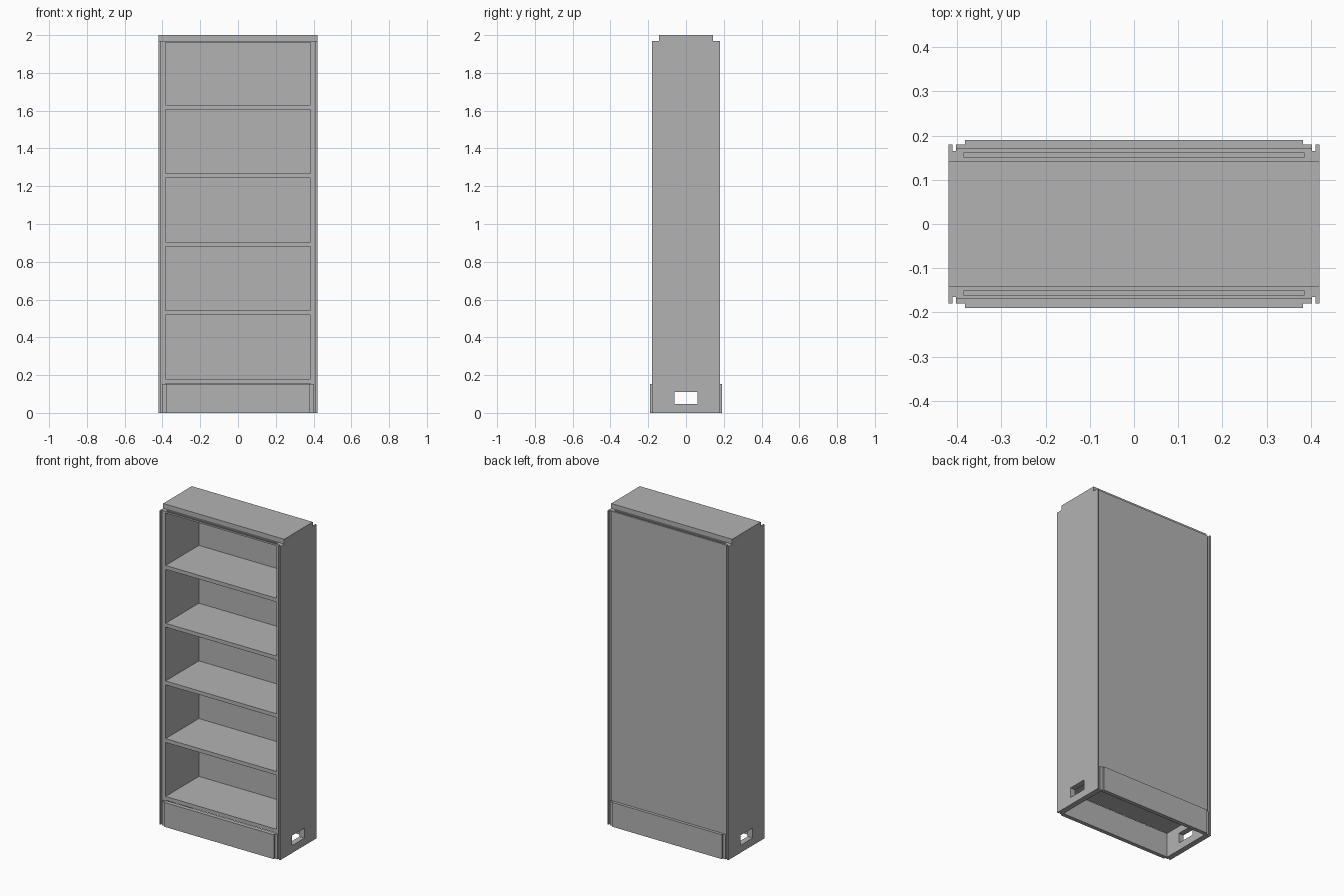
import bpy, bmesh

if "Cube" in bpy.data.objects:
    bpy.data.objects.remove(bpy.data.objects["Cube"])

grey = bpy.data.materials.new("plain_grey")
grey.diffuse_color = (0.45, 0.45, 0.45, 1)
grey.use_nodes = True
grey.node_tree.nodes["Principled BSDF"].inputs["Base Color"].default_value = grey.diffuse_color


def prism(name, outline, z0, z1):
    """Extrude a plan outline from z0 to z1."""
    bm = bmesh.new()
    face = bm.faces.new([bm.verts.new((x, y, z0)) for x, y in outline])
    top = bmesh.ops.extrude_face_region(bm, geom=[face])["geom"]
    bmesh.ops.translate(bm, vec=(0, 0, z1 - z0),
                        verts=[v for v in top if isinstance(v, bmesh.types.BMVert)])
    bmesh.ops.recalc_face_normals(bm, faces=bm.faces)
    mesh = bpy.data.meshes.new(name)
    bm.to_mesh(mesh)
    bm.free()
    mesh.materials.append(grey)
    ob = bpy.data.objects.new(name, mesh)
    bpy.context.collection.objects.link(ob)
    return ob


def box(name, x0, x1, y0, y1, z0, z1):
    return prism(name, [(x0, y0), (x1, y0), (x1, y1), (x0, y1)], z0, z1)


# Cable opening cutter, through both sides
cutter = box("cable_opening_cutter", -0.6, 0.6, -0.062, 0.06, 0.047, 0.11)
cutter.hide_render = True
cutter.hide_viewport = True

# Side panels with a stepped groove along the front and back edges
half = [(0.385, 0.17), (0.402, 0.17), (0.402, 0.165),
        (0.411, 0.165), (0.411, 0.18), (0.42, 0.18)]
profile = half + [(x, -y) for x, y in reversed(half)]
for name, s in (("left_side", -1), ("right_side", 1)):
    side = prism(name, [(s * x, y) for x, y in profile], 0, 1.97)
    mod = side.modifiers.new("cable_opening", 'BOOLEAN')
    mod.object = cutter
    mod.solver = 'EXACT'

# Top slab and the thin board below it
box("top_slab", -0.42, 0.42, -0.142, 0.142, 1.97, 2.0)
box("top_board", -0.385, 0.385, -0.15, 0.15, 1.963, 1.97)

# Shelves
for i, z in enumerate((0.18, 0.543, 0.905, 1.267, 1.63)):
    box(f"shelf_{i + 1}", -0.385, 0.385, -0.168, 0.162, z - 0.024, z)

# Back panel
box("back_panel", -0.4, 0.4, 0.162, 0.172, 0.153, 1.968)

for name, s in (("front", -1), ("back", 1)):
    # Grooved top rail: low channel with an outer lip
    y0, y1 = sorted((s * 0.15, s * 0.162))
    box(name + "_rail_channel", -0.385, 0.385, y0, y1, 1.96, 1.964)
    y0, y1 = sorted((s * 0.162, s * 0.17))
    box(name + "_rail_lip", -0.402, 0.402, y0, y1, 1.96, 1.97)
    # Plinth board with narrow side flanges
    outline = [(-0.402, 0.165), (0.402, 0.165), (0.402, 0.18), (0.382, 0.18),
               (0.382, 0.19), (-0.382, 0.19), (-0.382, 0.18), (-0.402, 0.18)]
    prism(name + "_plinth", [(x, s * y) for x, y in outline], 0, 0.153)
